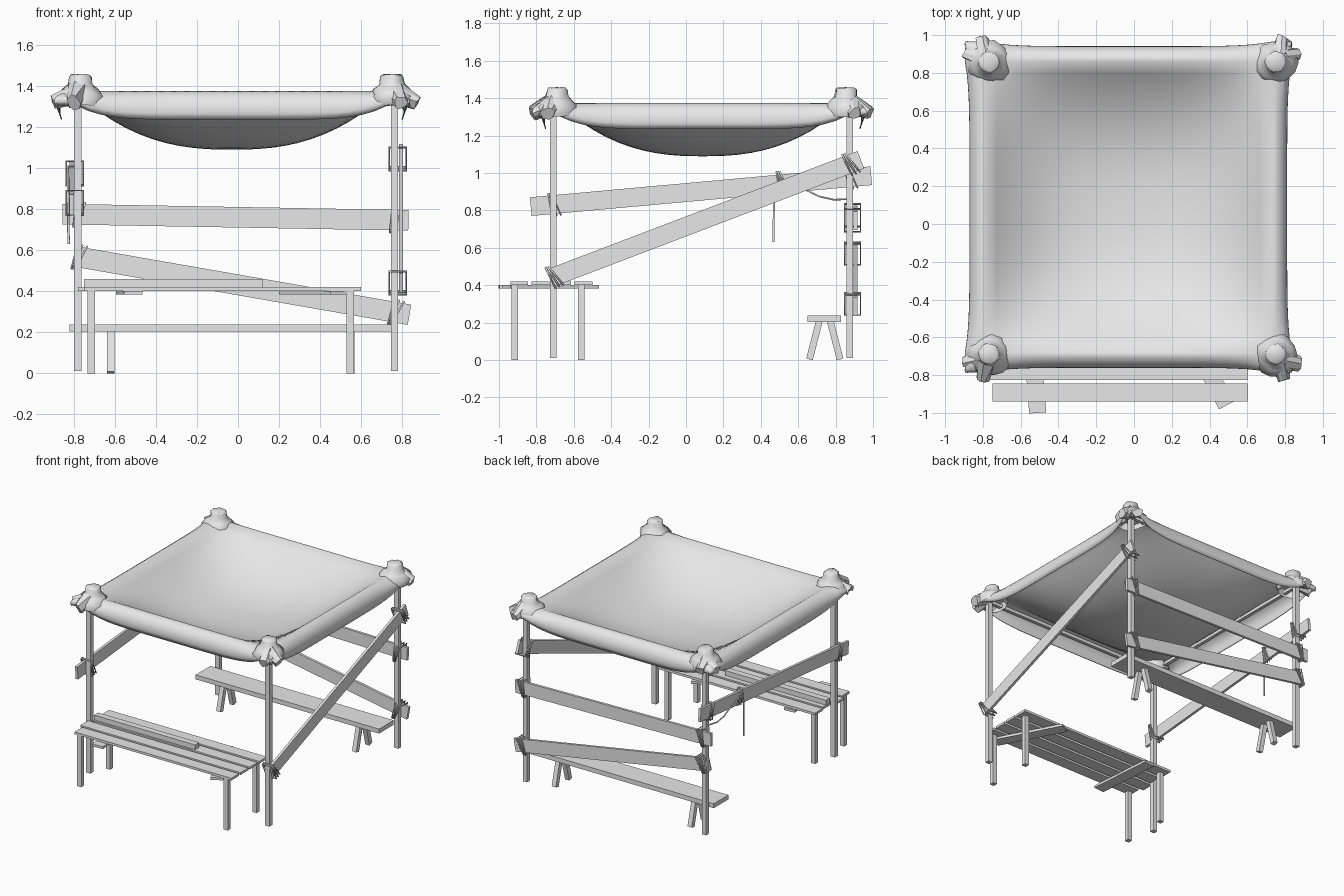
import bpy, bmesh, math, random
from mathutils import Vector, Matrix

random.seed(4)
cube = bpy.data.objects.get("Cube")
if cube:
    bpy.data.objects.remove(cube, do_unlink=True)

grey = bpy.data.materials.new("pale_grey")
grey.use_nodes = True
COLOUR = (0.8, 0.8, 0.8, 1)
grey.diffuse_color = COLOUR
grey.node_tree.nodes["Principled BSDF"].inputs["Base Color"].default_value = COLOUR


def add(name, bm, smooth=False):
    bmesh.ops.recalc_face_normals(bm, faces=bm.faces)
    mesh = bpy.data.meshes.new(name)
    bm.to_mesh(mesh)
    bm.free()
    for p in mesh.polygons:
        p.use_smooth = smooth
    mesh.materials.append(grey)
    ob = bpy.data.objects.new(name, mesh)
    bpy.context.collection.objects.link(ob)
    return ob


def board(name, p0, p1, width, thick, normal):
    """Straight plank from p0 to p1, its thickness along normal."""
    p0, p1, n = Vector(p0), Vector(p1), Vector(normal)
    d = (p1 - p0).normalized()
    n = (n - d * n.dot(d)).normalized()
    w = d.cross(n)
    m = Matrix((d, w, n)).transposed().to_4x4()
    m.translation = (p0 + p1) / 2
    size = Matrix.Diagonal(((p1 - p0).length, width, thick, 1))
    bm = bmesh.new()
    bmesh.ops.create_cube(bm, size=1, matrix=m @ size)
    return add(name, bm)


def rope(name, strands, radius, closed=False):
    cu = bpy.data.curves.new(name, "CURVE")
    cu.dimensions = "3D"
    cu.bevel_depth = radius
    cu.bevel_resolution = 1
    cu.use_fill_caps = True
    for pts in strands:
        sp = cu.splines.new("POLY")
        sp.points.add(len(pts) - 1)
        for q, p in zip(sp.points, pts):
            q.co = (*p, 1)
        sp.use_cyclic_u = closed
    cu.materials.append(grey)
    ob = bpy.data.objects.new(name, cu)
    bpy.context.collection.objects.link(ob)


def binding(name, centre, along, normal, depth=0.042, half=0.062):
    """Three slanted loops of rope round a plank and a post."""
    c, d, n = Vector(centre), Vector(along).normalized(), Vector(normal)
    w = d.cross(n)
    loops = []
    for i in (-1, 0, 1):
        turn = Matrix.Rotation(math.radians(12 + 7 * i), 3, n)
        o = c + d * i * 0.016
        loops.append([o + turn @ (w * a * half) + n * b * depth
                      for a, b in ((-1, -1), (1, -1), (1, 1), (-1, 1))])
    rope(name, loops, 0.005, True)


# Posts
PX, PY = {-1: -0.78, 1: 0.762}, {-1: -0.71, 1: 0.876}
SIDE = {-1: "right", 1: "left"}
END = {-1: "front", 1: "back"}
corners = [(sx, sy) for sx in (-1, 1) for sy in (-1, 1)]
for sx, sy in corners:
    board(f"{END[sy]}_{SIDE[sx]}_post", (PX[sx], PY[sy], 0.01), (PX[sx], PY[sy], 1.4),
          0.036, 0.036, (0, 1, 0))

# Top rails under the cloth
for s in (-1, 1):
    board(f"{SIDE[s]}_top_rail", (PX[s], PY[-1], 1.34), (PX[s], PY[1], 1.34), 0.025, 0.025, (1, 0, 0))
    board(f"{END[s]}_top_rail", (PX[-1], PY[s], 1.34), (PX[1], PY[s], 1.34), 0.025, 0.025, (0, 1, 0))

# Wall planks, each lashed to two posts
walls = [
    ("left_brace", (0.793, -0.72, 0.44), (0.793, 0.935, 1.07), 0),
    ("right_plank", (-0.81, -0.83, 0.82), (-0.81, 0.99, 0.985), 0),
    ("upper_back_plank", (-0.855, 0.906, 0.775), (0.83, 0.906, 0.745), 1),
    ("lower_back_plank", (-0.80, 0.906, 0.57), (0.835, 0.906, 0.285), 1),
]
for name, a, b, axis in walls:
    a, b = Vector(a), Vector(b)
    n = Vector((1, 0, 0)) if axis == 0 else Vector((0, 1, 0))
    board(name, a, b, 0.1, 0.02, n)
    run = 1 - axis
    for s in (-1, 1):
        pos = (PX, PY)[run][s]
        c = a.lerp(b, (pos - a[run]) / (b[run] - a[run]))
        c[axis] -= math.copysign(0.015, c[axis])
        binding(f"{name}_lashing_{s + 2}", c, b - a, n)

# Loose ropes on the right plank
binding("rope_knot", (-0.81, 0.51, 0.95), (0, 1, 0.09), (1, 0, 0), 0.016, 0.06)
rope("hanging_rope", [[(-0.828, 0.49, 0.98), (-0.828, 0.47, 0.88), (-0.825, 0.468, 0.63)]], 0.006)
rope("slack_rope", [[(-0.825, 0.53, 0.95), (-0.825, 0.65, 0.905), (-0.825, 0.71, 0.875),
                     (-0.82, 0.79, 0.857), (-0.8, 0.87, 0.86)]], 0.005)

# Table: slats, loose batten, cross pieces, legs
slats = [(-0.75, -0.892), (-0.78, -0.778), (-0.75, -0.663), (-0.76, -0.548)]
for i, (x0, y) in enumerate(slats):
    board(f"table_slat_{i + 1}", (x0, y, 0.41), (0.6, y, 0.41), 0.095, 0.018, (0, 0, 1))
board("loose_batten", (-0.75, -0.675, 0.44), (0.12, -0.675, 0.44), 0.05, 0.038, (0, 0, 1))
board("table_cross_piece_right", (-0.51, -1.0, 0.392), (-0.55, -0.485, 0.392), 0.09, 0.018, (0, 0, 1))
board("table_cross_piece_left", (0.49, -0.96, 0.392), (0.24, -0.485, 0.392), 0.09, 0.018, (0, 0, 1))
for x in (-0.715, 0.547):
    for y in (-0.915, -0.56):
        board("table_leg", (x, y, 0), (x, y, 0.402), 0.036, 0.036, (0, 1, 0))

# Bench with splayed legs
board("bench_seat", (-0.82, 0.74, 0.22), (0.76, 0.74, 0.22), 0.18, 0.035, (0, 0, 1))
for x in (-0.62, 0.55):
    for s in (-1, 1):
        board("bench_leg", (x, 0.742 + s * 0.082, 0.003), (x, 0.742 + s * 0.03, 0.205), 0.036, 0.036, (0, 1, 0))

# Sagging cloth roof with a rounded hem rolled over the rails
CX, CY, HX, HY, TOP = -0.03, 0.09, 0.76, 0.77, 1.375
N, HEM = 24, 6
steps = [-1 - (HEM - i) / HEM for i in range(HEM)]
steps += [-1 + 2 * i / N for i in range(N + 1)]
steps += [1 + (i + 1) / HEM for i in range(HEM)]


def cloth_point(u, v):
    cu, cv = max(-1, min(1, u)), max(-1, min(1, v))
    eu, ev = abs(u - cu), abs(v - cv)
    near = abs(cu * cv) ** 6
    sag = 0.28 * (1 - abs(cu) ** 2.5) * (1 - abs(cv) ** 2.5)
    turn = math.radians(118)
    out = 0.082 * (1 + 0.3 * near)
    x = CX + HX * cu + math.copysign(out * math.sin(eu * turn), u)
    y = CY + HY * cv + math.copysign(out * math.sin(ev * turn), v)
    drop = (0.14 - 0.07 * near) * (1 - math.cos(max(eu, ev) * turn)) / (1 - math.cos(turn))
    return x, y, TOP - sag - drop


bm = bmesh.new()
grid = [[bm.verts.new(cloth_point(u, v)) for v in steps] for u in steps]
for i in range(len(steps) - 1):
    for j in range(len(steps) - 1):
        bm.faces.new((grid[i][j], grid[i + 1][j], grid[i + 1][j + 1], grid[i][j + 1]))
roof = add("cloth_roof", bm, True)
mod = roof.modifiers.new("thickness", "SOLIDIFY")
mod.thickness = 0.006

# Gathered cloth caps over the posts, with loose folds hanging outward
CAP = [(0.045, 1.455), (0.055, 1.445), (0.06, 1.41), (0.085, 1.385), (0.115, 1.35), (0.105, 1.305)]
for sx, sy in corners:
    cx, cy = PX[sx] - sx * 0.012, PY[sy] - sy * 0.02
    bm = bmesh.new()
    rings = []
    for r, z in CAP:
        ring = []
        for k in range(14):
            a = math.tau * k / 14
            rr = r * random.uniform(0.92, 1.08)
            ring.append(bm.verts.new((cx + rr * math.cos(a), cy + rr * math.sin(a),
                                      z + random.uniform(-0.006, 0.004))))
        rings.append(ring)
    bm.faces.new(rings[0])
    for lo, hi in zip(rings, rings[1:]):
        for k in range(14):
            bm.faces.new((lo[k], lo[k - 1], hi[k - 1], hi[k]))
    add(f"{END[sy]}_{SIDE[sx]}_cloth_cap", bm, True)
    for dx, dy in ((1, 0.25), (0.25, 1)):
        d = Vector((sx * dx, sy * dy, -0.5)).normalized()
        m = d.to_track_quat("Z", "Y").to_matrix().to_4x4()
        m.translation = Vector((PX[sx], PY[sy], 1.375)) + d * 0.07
        bm = bmesh.new()
        bmesh.ops.create_cone(bm, cap_ends=True, segments=8, radius1=0.05, radius2=0.035,
                              depth=0.11, matrix=m)
        for v in bm.verts:
            v.co += Vector([random.uniform(-0.01, 0.01) for _ in range(3)])
        add(f"{END[sy]}_{SIDE[sx]}_cloth_fold", bm)
